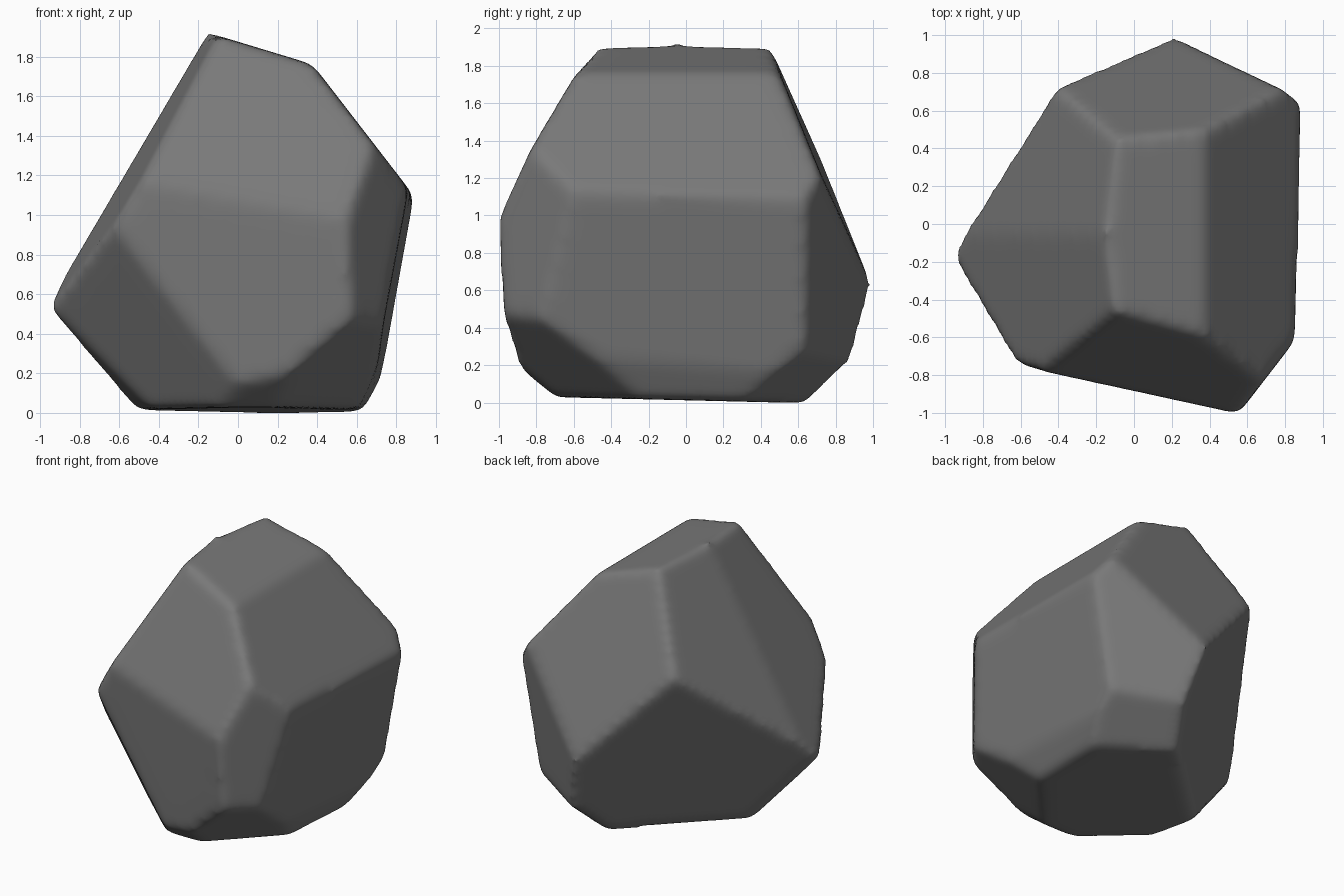
import bpy
import bmesh
from mathutils import Vector

start_cube = bpy.data.objects.get("Cube")
if start_cube:
    bpy.data.objects.remove(start_cube, do_unlink=True)

# Each chipped face of the boulder: outward direction and distance from the origin
facets = {
    "top": ((.29, 0, .957), 1.795),
    "base": ((0, -.024, -1), -.012),
    "right_upper": ((.79, 0, .61), 1.372),
    "right_lower": ((1, -.03, -.18), .675),
    "right_under": ((.9, -.05, -.45), .55),
    "left_front": ((-.85, -.12, .5), 1.098),
    "left_back": ((-.85, .12, .5), 1.085),
    "left_under": ((-.7, -.15, -.65), .35),
    "front_upper": ((-.11, -.87, .43), 1.237),
    "front_lower": ((-.22, -.97, -.05), .807),
    "front_under": ((0, -.63, -.78), .415),
    "front_right_side": ((.79, -.61, 0), 1.05),
    "front_right_under": ((.5, -.47, -.73), .405),
    "front_left_under": ((-.62, -.68, -.4), .515),
    "back_upper": ((.03, .915, .395), 1.163),
    "back_right": ((.51, .86, -.1), .897),
    "back_left_under": ((-.689, .726, -.352), .358),
    "back_under": ((.39, .52, -.76), .41),
}

# Slice a block by every facet, closing each cut
bm = bmesh.new()
bmesh.ops.create_cube(bm, size=5)
for direction, distance in facets.values():
    normal = Vector(direction)
    point = normal * distance / normal.length_squared
    cut = bmesh.ops.bisect_plane(
        bm, geom=bm.verts[:] + bm.edges[:] + bm.faces[:], dist=1e-5,
        plane_co=point, plane_no=normal, clear_outer=True)
    rim = [e for e in cut["geom_cut"] if isinstance(e, bmesh.types.BMEdge)]
    if rim:
        bmesh.ops.contextual_create(bm, geom=rim)
bmesh.ops.recalc_face_normals(bm, faces=bm.faces[:])

mesh = bpy.data.meshes.new("boulder")
bm.to_mesh(mesh)
bm.free()
boulder = bpy.data.objects.new("boulder", mesh)
bpy.context.collection.objects.link(boulder)

# Stone colour
stone = bpy.data.materials.new("grey_stone")
stone.use_nodes = True
colour = (.19, .19, .19, 1)
stone.diffuse_color = colour
shader = stone.node_tree.nodes["Principled BSDF"]
shader.inputs["Base Color"].default_value = colour
shader.inputs["Roughness"].default_value = .9
mesh.materials.append(stone)

# Weathered, softly rounded edges
remesh = boulder.modifiers.new("even_surface", "REMESH")
remesh.mode = "VOXEL"
remesh.voxel_size = .03
remesh.use_smooth_shade = True
soften = boulder.modifiers.new("worn_edges", "SMOOTH")
soften.factor = .5
soften.iterations = 14
